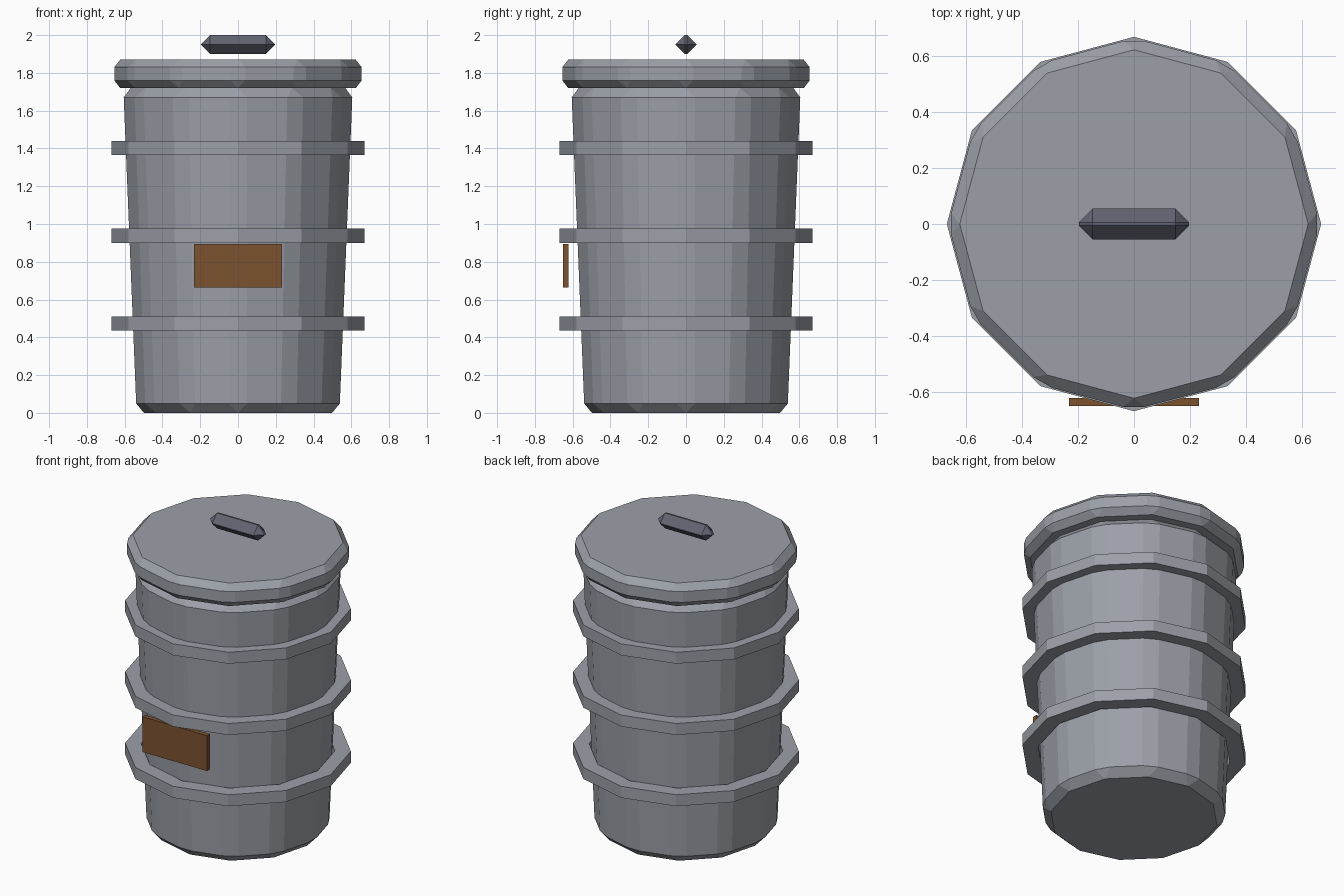
import bpy, bmesh, math
from mathutils import Matrix

if "Cube" in bpy.data.objects:
    bpy.data.objects.remove(bpy.data.objects["Cube"])

SIDES = 12


def material(name, rgb):
    m = bpy.data.materials.new(name)
    m.diffuse_color = (*rgb, 1)
    m.use_nodes = True
    m.node_tree.nodes["Principled BSDF"].inputs["Base Color"].default_value = m.diffuse_color
    return m


GREY = material("steel grey", (0.33, 0.35, 0.39))
DARK = material("dark grey", (0.12, 0.125, 0.165))
BROWN = material("rust brown", (0.20, 0.085, 0.03))


def finish(bm, name, mat, bevel=0):
    if bevel:
        bmesh.ops.bevel(bm, geom=bm.edges[:], offset=bevel, segments=1,
                        affect='EDGES', clamp_overlap=True)
    bmesh.ops.recalc_face_normals(bm, faces=bm.faces[:])
    me = bpy.data.meshes.new(name)
    bm.to_mesh(me)
    bm.free()
    me.materials.append(mat)
    ob = bpy.data.objects.new(name, me)
    bpy.context.collection.objects.link(ob)
    return ob


def drum(name, r_low, r_high, z0, z1, bevel, mat):
    bm = bmesh.new()
    bmesh.ops.create_cone(bm, cap_ends=True, segments=SIDES, radius1=r_low,
                          radius2=r_high, depth=z1 - z0,
                          matrix=Matrix.Translation((0, 0, (z0 + z1) / 2)))
    return finish(bm, name, mat, bevel)


def box(name, centre, size, bevel, mat):
    bm = bmesh.new()
    bmesh.ops.create_cube(bm, size=1, matrix=Matrix.Translation(centre)
                          @ Matrix.Diagonal((*size, 1)))
    return finish(bm, name, mat, bevel)


def hoop(name, r_in, r_out, z0, z1, mat):
    bm = bmesh.new()
    loops = []
    for i in range(SIDES):
        a = 2 * math.pi * i / SIDES
        loops.append([bm.verts.new((r * math.cos(a), r * math.sin(a), z))
                      for r, z in ((r_in, z0), (r_out, z0), (r_out, z1), (r_in, z1))])
    for i in range(SIDES):
        p, q = loops[i], loops[(i + 1) % SIDES]
        for k in range(4):
            n = (k + 1) % 4
            bm.faces.new((p[k], q[k], q[n], p[n]))
    return finish(bm, name, mat)


# Tapered can and lid, all edges chamfered
drum("can_body", 0.55, 0.62, 0, 1.72, 0.05, GREY)
drum("lid", 0.665, 0.665, 1.72, 1.87, 0.04, GREY)

# Three hoops round the body
for i, z in enumerate((0.4725, 0.9375, 1.4025)):
    hoop(f"hoop_{i + 1}", 0.575, 0.67, z - 0.0375, z + 0.0375, GREY)

# Handle above the lid, with deep chamfers
box("lid_handle", (0, 0, 1.95), (0.394, 0.11, 0.10), 0.049, DARK)

# Front plate
box("front_plate", (0, -0.637, 0.78), (0.465, 0.03, 0.23), 0, BROWN)
